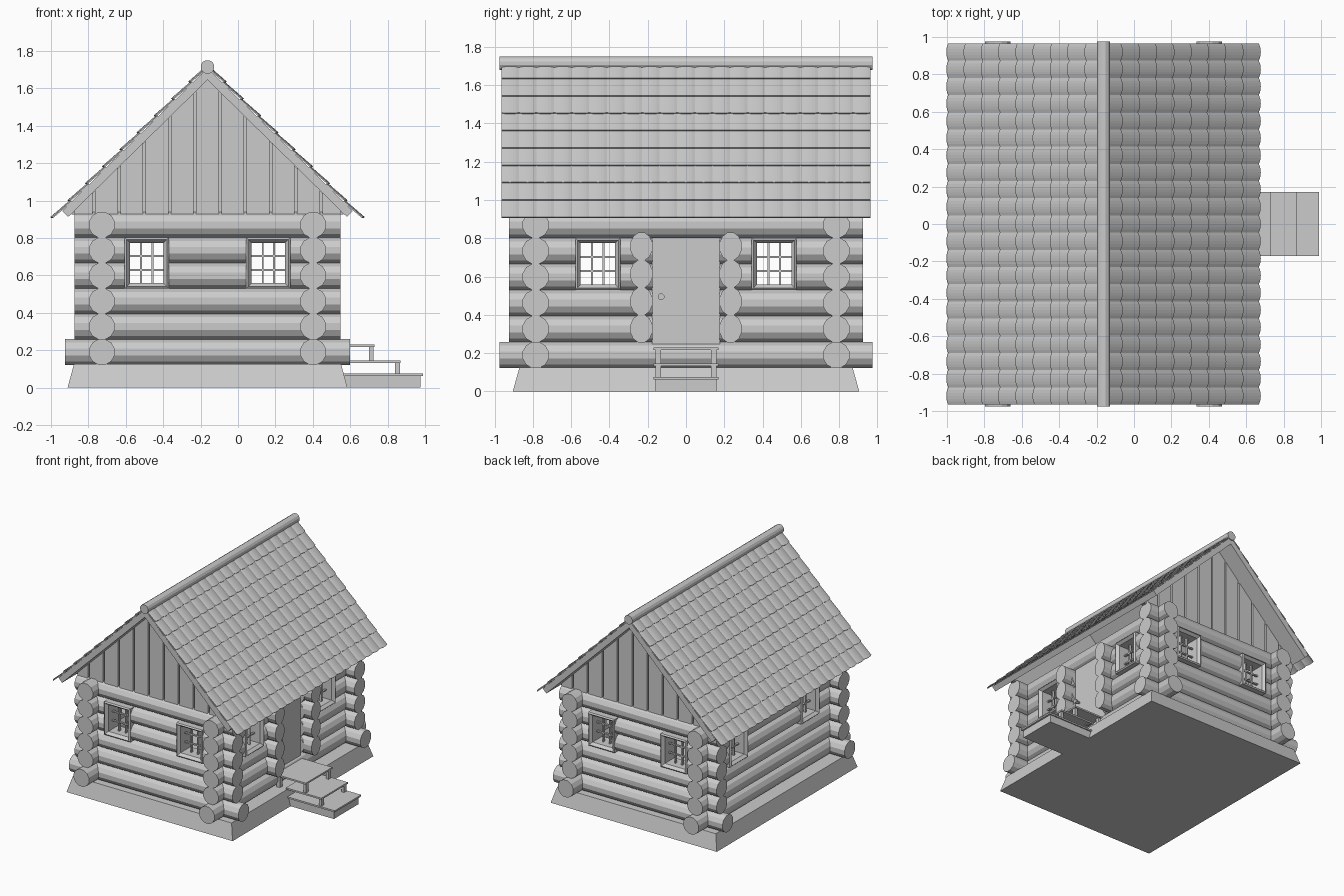
import bpy, bmesh, math
from mathutils import Matrix, Vector

if "Cube" in bpy.data.objects:
    bpy.data.objects.remove(bpy.data.objects["Cube"])

CX = -0.163                      # cabin centre line in x
WX, WY = 0.565, 0.785            # half distance between wall centre lines
R, Z0, DZ = 0.071, 0.19, 0.136   # log radius, first level, level spacing
APEX, SLOPE = 1.645, math.radians(44.5)
SN, CS = math.sin(SLOPE), math.cos(SLOPE)


def finish(name, bm, mat=None):
    bmesh.ops.recalc_face_normals(bm, faces=bm.faces)
    me = bpy.data.meshes.new(name)
    bm.to_mesh(me)
    bm.free()
    ob = bpy.data.objects.new(name, me)
    if mat is not None:
        ob.matrix_world = mat
    bpy.context.collection.objects.link(ob)
    return ob


def add_box(bm, x0, x1, y0, y1, z0, z1):
    m = Matrix.Translation(((x0 + x1) / 2, (y0 + y1) / 2, (z0 + z1) / 2))
    m = m @ Matrix.Diagonal((x1 - x0, y1 - y0, z1 - z0, 1))
    return bmesh.ops.create_cube(bm, size=1, matrix=m)['verts']


def add_log(bm, axis, a, b, other, z, ru=R, rz=R, sides=12):
    """Flat-sided log along x or y from a to b."""
    if axis == 'x':
        rot, loc = Matrix.Rotation(math.pi / 2, 4, 'Y'), ((a + b) / 2, other, z)
        sc = (1, ru, rz, 1)
    else:
        rot, loc = Matrix.Rotation(math.pi / 2, 4, 'X'), (other, (a + b) / 2, z)
        sc = (ru, 1, rz, 1)
    m = Matrix.Translation(loc) @ Matrix.Diagonal(sc) @ rot @ Matrix.Rotation(math.pi / sides, 4, 'Z')
    bmesh.ops.create_cone(bm, cap_ends=True, segments=sides, radius1=1, radius2=1, depth=b - a, matrix=m)


def add_prism(bm, pts, y0, y1):
    """Extrude an xz outline along y."""
    f = bm.faces.new([bm.verts.new((x, y0, z)) for x, z in pts])
    g = bmesh.ops.extrude_face_region(bm, geom=[f])['geom']
    bm.faces.new([bm.verts.new((x, y0, z)) for x, z in pts]) if f not in bm.faces[:] else None
    bmesh.ops.translate(bm, vec=(0, y1 - y0, 0), verts=[v for v in g if isinstance(v, bmesh.types.BMVert)])


# Sloped stone foundation
bm = bmesh.new()
for v in add_box(bm, CX - 0.748, CX + 0.748, -0.905, 0.905, 0, 0.125):
    if v.co.z > 0.1:
        v.co.x = CX + math.copysign(0.714, v.co.x - CX)
        v.co.y = math.copysign(0.87, v.co.y)
finish("foundation", bm)

# Log walls, with gaps left for windows and door
WIN_X, WIN_Y, HW = 0.325, 0.46, 0.115


def wall(name, axis, mid, half, long_half, other, win, door=False):
    bm = bmesh.new()
    for i in range(6):
        h = long_half if i == 0 else half
        cuts = []
        if i in (3, 4):
            cuts += [(-win - HW, -win + HW), (win - HW, win + HW)]
        if door and 1 <= i <= 4:
            cuts.append((-0.175, 0.175))
        start = -h
        for c0, c1 in sorted(cuts) + [(h, h)]:
            add_log(bm, axis, mid + start, mid + c0, other, Z0 + DZ * i)
            start = c1
    finish(name, bm)


wall("front_log_wall", 'x', CX, 0.71, 0.763, -WY, WIN_X)
wall("back_log_wall", 'x', CX, 0.71, 0.763, WY, WIN_X)
wall("left_log_wall", 'y', 0, 0.925, 0.975, CX - WX, WIN_Y)
wall("right_log_wall", 'y', 0, 0.925, 0.975, CX + WX, WIN_Y, True)


# Windows: bevelled frame ring plus thin glazing bars
def window(name, x, y, angle):
    bm = bmesh.new()
    prof = [(0, -0.07), (0, 0.07), (0.01, 0.078), (0.028, 0.055), (0.028, -0.07)]
    rings = []
    for ins, d in prof:
        w, h = 0.118 - ins, 0.136 - ins
        rings.append([bm.verts.new((sx * w, -d, sz * h)) for sx, sz in ((-1, -1), (1, -1), (1, 1), (-1, 1))])
    for k in range(len(rings)):
        a, b = rings[k], rings[(k + 1) % len(rings)]
        for j in range(4):
            bm.faces.new((a[j], a[(j + 1) % 4], b[(j + 1) % 4], b[j]))
    for s in (-1, 1):
        add_box(bm, s * 0.03 - 0.005, s * 0.03 + 0.005, -0.01, 0.01, -0.108, 0.108)
        add_box(bm, -0.09, 0.09, -0.008, 0.008, s * 0.037 - 0.005, s * 0.037 + 0.005)
    finish(name, bm, Matrix.Translation((x, y, 0.666)) @ Matrix.Rotation(angle, 4, 'Z'))


for s, tag in ((-1, "a"), (1, "b")):
    window("front_window_" + tag, CX + s * WIN_X, -WY, 0)
    window("back_window_" + tag, CX + s * WIN_X, WY, math.pi)
    window("right_window_" + tag, CX + WX, s * WIN_Y, math.pi / 2)
    window("left_window_" + tag, CX - WX, s * WIN_Y, -math.pi / 2)

# Door and knob
bm = bmesh.new()
add_box(bm, 0.38, 0.44, -0.178, 0.178, 0.24, 0.805)
finish("door", bm)
bm = bmesh.new()
add_log(bm, 'x', 0.44, 0.465, -0.13, 0.495, 0.009, 0.009, 8)
add_log(bm, 'x', 0.465, 0.485, -0.13, 0.495, 0.018, 0.018, 8)
finish("door_knob", bm)

# Stacks of short log ends beside the door
for s, tag in ((-1, "left"), (1, "right")):
    bm = bmesh.new()
    for i in range(4):
        add_log(bm, 'x', 0.28, 0.54, s * 0.233, 0.328 + 0.143 * i, 0.06, 0.076)
    finish("door_post_" + tag, bm)

# Entrance steps: base slab, treads and corner legs
bm = bmesh.new()
add_box(bm, 0.55, 0.975, -0.16, 0.16, 0, 0.062)
add_box(bm, 0.55, 0.99, -0.17, 0.17, 0.062, 0.075)
for x1, x0, z in ((0.87, 0.55, 0.145), (0.73, 0.44, 0.23)):
    add_box(bm, x0, x1, -0.17, 0.17, z - 0.013, z)
    low = z - 0.085 if z > 0.2 else 0.075
    for s in (-1, 1):
        y = sorted((s * 0.13, s * 0.16))
        add_box(bm, x1 - 0.03, x1 - 0.005, y[0], y[1], low, z - 0.013)
        add_box(bm, x0 + 0.02, x0 + 0.05, y[0], y[1], 0.125, z - 0.013)
finish("entrance_steps", bm)

# Plank gables on a recessed backing
edges = [0.0675 + 0.135 * k for k in range(5)]
edges = [-e for e in reversed(edges)] + edges
edges = [-0.717] + edges + [0.717]
BASE = 0.925
for s, tag in ((-1, "front"), (1, "back")):
    bm = bmesh.new()
    top = lambda u: max(APEX - abs(u) * SN / CS, BASE)
    add_prism(bm, [(CX - 0.73, BASE), (CX + 0.73, BASE), (CX, APEX)], s * 0.76, s * 0.80)
    for a, b in zip(edges, edges[1:]):
        a, b = a + 0.007, b - 0.007
        pts = [(a, BASE), (b, BASE), (b, top(b))]
        if a < 0 < b:
            pts.append((0, APEX))
        pts.append((a, top(a)))
        add_prism(bm, [(CX + u, z) for u, z in pts], s * 0.80, s * 0.82)
    finish(tag + "_gable", bm)

# Roof deck: chevron profile
T, L = 0.045, 1.045
bm = bmesh.new()
pts = [(CX, APEX)]
right = [(L * CS, APEX - L * SN), (L * CS + T * SN, APEX - L * SN + T * CS)]
pts += [(CX + u, z) for u, z in right] + [(CX, APEX + T / CS)]
pts += [(CX - u, z) for u, z in reversed(right)]
add_prism(bm, pts, -0.965, 0.965)
finish("roof_deck", bm)

# Overlapping arched roof tiles
ROWS, COLS, SEG = 9, 21, 6
PITCH, W = 1.164 / ROWS, 1.93 / COLS


def roof_tiles(name, side):
    bm = bmesh.new()
    d, n = Vector((side * CS, 0, -SN)), Vector((side * SN, 0, CS))
    o = Vector((CX, 0, APEX))
    for r in range(ROWS):
        t1 = -0.05 + PITCH * (r + 1)
        t0 = t1 - PITCH - 0.012
        for c in range(COLS):
            y0 = -0.965 + W * c
            sect = []
            for j in range(SEG + 1):
                f = j / SEG
                arch = math.sin(math.pi * f) ** 0.7 if 0 < j < SEG else 0
                quad = []
                for t, h in ((t0, 0.046), (t1 - 0.008 + 0.008 * arch, 0.055)):
                    for th in (0, 0.007):
                        p = o + d * t + n * (h + th + 0.007 * arch - 0.003)
                        quad.append(bm.verts.new((p.x, y0 + W * f, p.z)))
                sect.append([quad[0], quad[1], quad[3], quad[2]])
            for a, b in zip(sect, sect[1:]):
                for k in range(4):
                    bm.faces.new((a[k], a[(k + 1) % 4], b[(k + 1) % 4], b[k]))
            bm.faces.new(sect[0])
            bm.faces.new(sect[-1])
    finish(name, bm)


roof_tiles("right_roof_tiles", 1)
roof_tiles("left_roof_tiles", -1)

# Ridge log
bm = bmesh.new()
add_log(bm, 'y', -0.975, 0.975, CX, 1.714, 0.037, 0.037)
finish("ridge_log", bm)
